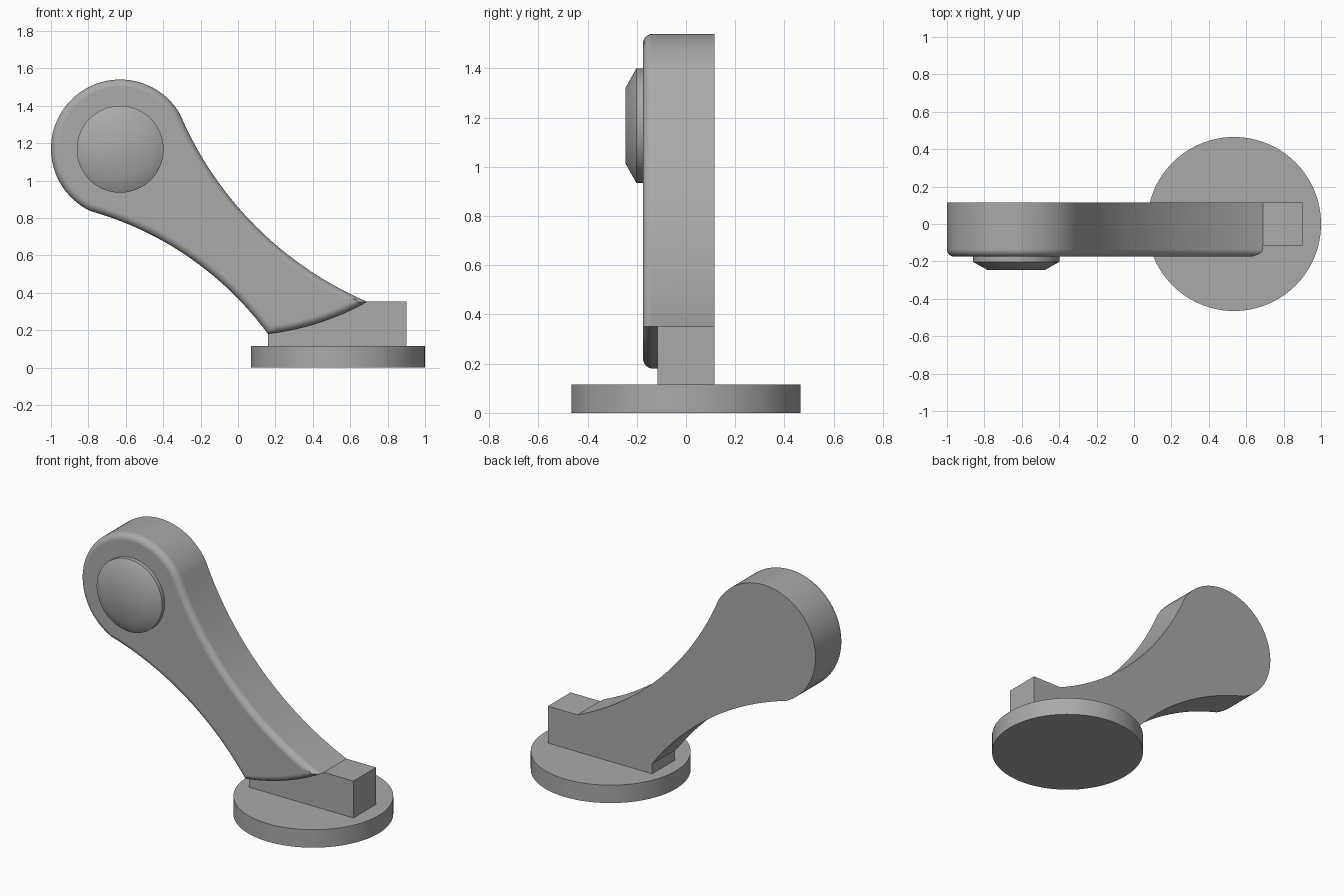
import bpy, bmesh, math
from mathutils import Vector

if "Cube" in bpy.data.objects:
    bpy.data.objects.remove(bpy.data.objects["Cube"], do_unlink=True)

grey = bpy.data.materials.new("plain grey")
grey.use_nodes = True
grey.diffuse_color = (0.4, 0.4, 0.4, 1)
grey.node_tree.nodes["Principled BSDF"].inputs["Base Color"].default_value = (0.4, 0.4, 0.4, 1)


def arc(a, mid, b, n):
    """Points on the circular arc from a through mid to b."""
    a, mid, b = Vector(a), Vector(mid), Vector(b)
    d1, d2 = mid - a, b - a
    det = 2 * (d1.x * d2.y - d1.y * d2.x)
    s1, s2 = d1.length_squared, d2.length_squared
    c = a + Vector((d2.y * s1 - d1.y * s2, d1.x * s2 - d2.x * s1)) / det
    r = (a - c).length
    start = math.atan2(a.y - c.y, a.x - c.x)
    sweep = (math.atan2(b.y - c.y, b.x - c.x) - start) % math.tau
    through = (math.atan2(mid.y - c.y, mid.x - c.x) - start) % math.tau
    if through > sweep:
        sweep -= math.tau
    return [c + r * Vector((math.cos(start + sweep * i / n), math.sin(start + sweep * i / n)))
            for i in range(n + 1)]


def finish(name, bm):
    bmesh.ops.recalc_face_normals(bm, faces=bm.faces[:])
    mesh = bpy.data.meshes.new(name)
    bm.to_mesh(mesh)
    bm.free()
    obj = bpy.data.objects.new(name, mesh)
    bpy.context.collection.objects.link(obj)
    mesh.materials.append(grey)
    bpy.ops.object.select_all(action='DESELECT')
    obj.select_set(True)
    bpy.context.view_layer.objects.active = obj
    bpy.ops.object.shade_smooth_by_angle(angle=math.radians(40))
    return obj


def slab(name, outline, front, back, rounding=0):
    """Extrude an x-z outline along y, optionally rounding the front rim."""
    bm = bmesh.new()
    face = bm.faces.new([bm.verts.new((p[0], front, p[1])) for p in outline])
    bmesh.ops.extrude_face_region(bm, geom=[face], use_keep_orig=True)
    moved = [v for v in bm.verts if v not in set(face.verts)]
    bmesh.ops.translate(bm, verts=moved, vec=(0, back - front, 0))
    if rounding:
        bmesh.ops.recalc_face_normals(bm, faces=bm.faces[:])
        bmesh.ops.bevel(bm, geom=list(face.edges), offset=rounding, segments=6,
                        profile=0.5, affect='EDGES', clamp_overlap=False)
    return finish(name, bm)


def lathe(name, profile, n=96):
    """Stack of rings (radius, height), closed at both ends."""
    bm = bmesh.new()
    rings = [[bm.verts.new((r * math.cos(math.tau * i / n), r * math.sin(math.tau * i / n), h))
              for i in range(n)] for r, h in profile]
    for low, high in zip(rings, rings[1:]):
        for i in range(n):
            j = (i + 1) % n
            bm.faces.new((low[i], low[j], high[j], high[i]))
    bm.faces.new(rings[0])
    bm.faces.new(rings[-1])
    return finish(name, bm)


# Swept arm: round head, two curved flanks and a curved lower end
shoulder, heel, toe, neck = (-0.31, 1.355), (0.16, 0.18), (0.69, 0.352), (-0.79, 0.837)
head = arc(shoulder, (-1.0, 1.17), neck, 48)
lower_flank = arc(neck, (-0.255, 0.585), heel, 20)
end_curve = arc(heel, (0.433, 0.24), toe, 12)
upper_flank = arc(toe, (0.09, 0.76), shoulder, 24)
outline = head[:-1] + lower_flank[:-1] + end_curve[:-1] + upper_flank[:-1]
arm = slab("arm", outline, -0.175, 0.115, 0.04)
weighted = arm.modifiers.new("even shading", 'WEIGHTED_NORMAL')
weighted.keep_sharp = True

# Foot block fitted under the arm's lower end
slab("foot_block", end_curve + [(0.9, 0.352), (0.9, 0.11), (0.16, 0.11)], -0.115, 0.115)

# Round base plate
base = lathe("base_plate", [(0.465, 0), (0.465, 0.115)])
base.location = (0.535, 0, 0)

# Chamfered pivot cap on the head
cap = lathe("pivot_cap", [(0.232, 0), (0.232, 0.03), (0.155, 0.073)])
cap.rotation_euler = (math.radians(90), 0, 0)
cap.location = (-0.63, -0.172, 1.167)
